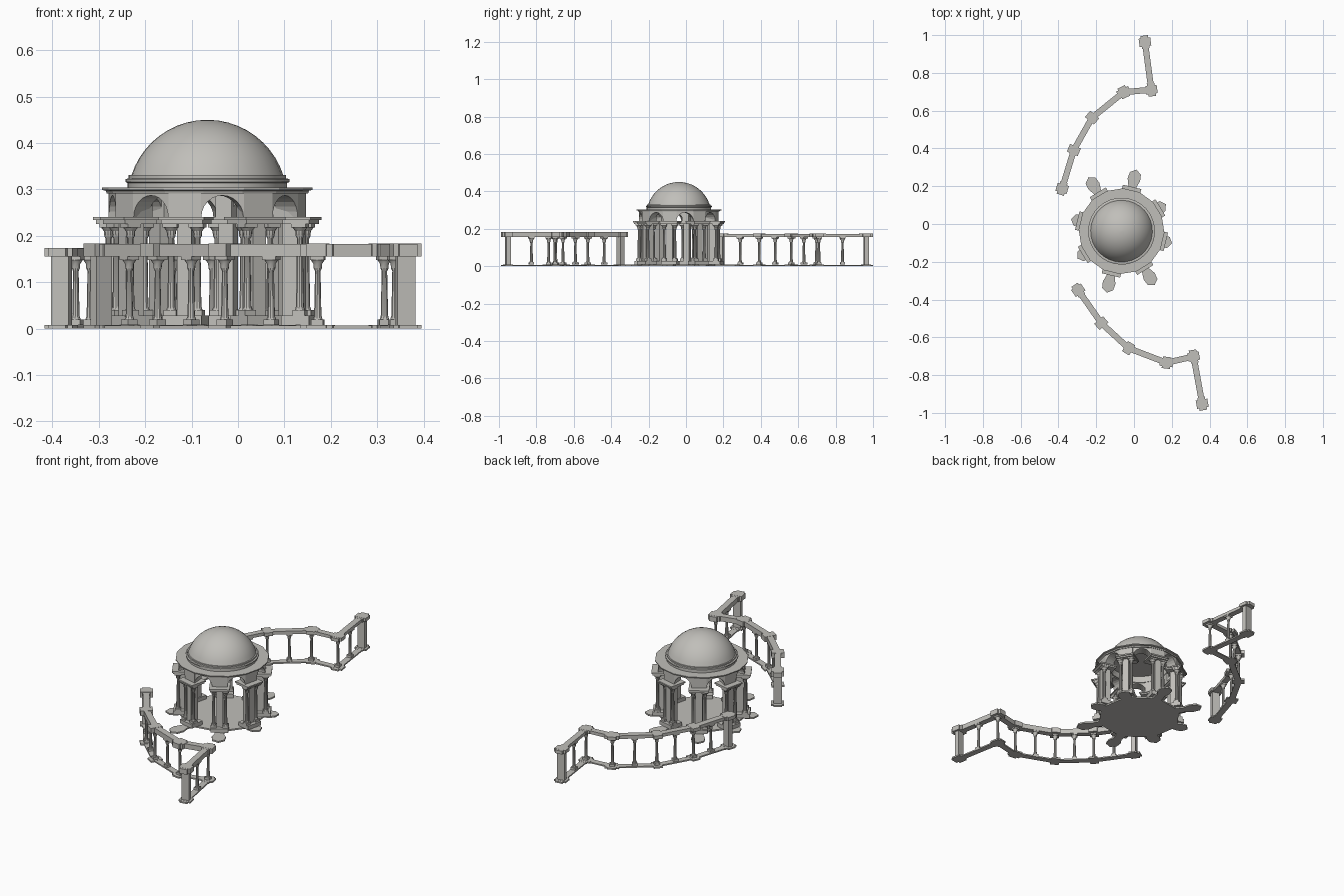
import bpy, bmesh
from math import sin, cos, pi, radians, asin
from mathutils import Matrix, Vector

if "Cube" in bpy.data.objects:
    bpy.data.objects.remove(bpy.data.objects["Cube"])

stone = bpy.data.materials.new("warm_grey_stone")
stone.use_nodes = True
stone.diffuse_color = (0.53, 0.52, 0.49, 1)
stone.node_tree.nodes["Principled BSDF"].inputs["Base Color"].default_value = stone.diffuse_color

# The whole plan is mirror-symmetric about an axis turned 9 degrees
PLAN = Matrix.Translation((-0.066, -0.038, 0)) @ Matrix.Rotation(radians(9), 4, "Z")
BAYS = [k * pi / 4 for k in range(8)]
PIERS = [a + pi / 8 for a in BAYS]


def finish(name, bm, smooth=False):
    bmesh.ops.recalc_face_normals(bm, faces=bm.faces)
    bm.transform(PLAN)
    mesh = bpy.data.meshes.new(name)
    bm.to_mesh(mesh)
    bm.free()
    mesh.materials.append(stone)
    obj = bpy.data.objects.new(name, mesh)
    bpy.context.collection.objects.link(obj)
    if smooth:
        bpy.ops.object.select_all(action="DESELECT")
        obj.select_set(True)
        bpy.context.view_layer.objects.active = obj
        bpy.ops.object.shade_smooth_by_angle(angle=radians(30))


def prism(bm, outline, z0, z1):
    """Upright prism over a plan outline."""
    face = bm.faces.new([bm.verts.new((x, y, z0)) for x, y in outline])
    top = bmesh.ops.extrude_face_region(bm, geom=[face])["geom"]
    bmesh.ops.translate(bm, vec=(0, 0, z1 - z0),
                        verts=[v for v in top if isinstance(v, bmesh.types.BMVert)])


def turned(points, angle, at=(0, 0)):
    c, s = cos(angle), sin(angle)
    return [(at[0] + x * c - y * s, at[1] + x * s + y * c) for x, y in points]


def rect(x0, x1, half):
    return [(x0, -half), (x1, -half), (x1, half), (x0, half)]


def lathe(bm, profile, sides, at=(0, 0), closed=False, turn=0):
    """Revolve (radius, height) points about an upright axis."""
    rings = []
    for r, z in profile:
        rings.append([bm.verts.new((at[0] + r * cos(turn + 2 * pi * i / sides),
                                    at[1] + r * sin(turn + 2 * pi * i / sides), z))
                      for i in range(sides)])
    pairs = list(zip(rings, rings[1:]))
    if closed:
        pairs.append((rings[-1], rings[0]))
    else:
        bm.faces.new(rings[0])
        bm.faces.new(rings[-1])
    for a, b in pairs:
        for i in range(sides):
            j = (i + 1) % sides
            bm.faces.new((a[i], a[j], b[j], b[i]))


def column(bm, at, angle, z0, z1, r=0.008):
    """Round shaft with a square foot and a flared square capital."""
    prism(bm, turned(rect(-1.6 * r, 1.6 * r, 1.6 * r), angle, at), z0, z0 + 0.012)
    lathe(bm, [(1.3 * r, z0 + 0.012), (r, z0 + 0.02), (0.75 * r, z1 - 0.032),
               (1.1 * r, z1 - 0.026), (1.2 * r, z1 - 0.016), (1.9 * r, z1 - 0.008)], 10, at)
    prism(bm, turned(rect(-1.9 * r, 1.9 * r, 1.9 * r), angle, at), z1 - 0.008, z1)


# Rotunda floor with arrow-shaped aprons under the piers
bm = bmesh.new()
lathe(bm, [(0.215, 0), (0.215, 0.008)], 8, turn=pi / 8)
for a in PIERS:
    tip = 0.335 if abs(cos(a)) < 0.5 else 0.275
    arrow = [(0.15, -0.03), (tip - 0.09, -0.022), (tip - 0.055, -0.034), (tip - 0.02, -0.03),
             (tip, 0), (tip - 0.02, 0.03), (tip - 0.055, 0.034), (tip - 0.09, 0.022), (0.15, 0.03)]
    prism(bm, turned(arrow, a), 0, 0.008)
finish("rotunda_floor", bm)

# Clustered piers: pedestal, core, two flanking columns and entablature block
pedestals, cores, shafts, blocks = (bmesh.new() for _ in range(4))
for a in PIERS:
    prism(pedestals, turned(rect(0.165, 0.235, 0.043), a), 0.008, 0.028)
    prism(cores, turned(rect(0.17, 0.215, 0.016), a), 0.028, 0.226)
    for side in (-1, 1):
        column(shafts, turned([(0.212, side * 0.029)], a)[0], a, 0.028, 0.226, 0.0085)
    prism(blocks, turned(rect(0.155, 0.236, 0.046), a), 0.226, 0.234)
    prism(blocks, turned(rect(0.15, 0.241, 0.05), a), 0.234, 0.241)
finish("pier_pedestals", pedestals)
finish("pier_cores", cores)
finish("pier_columns", shafts, True)
finish("pier_entablatures", blocks)

# Drum: a block over each pier and an arched panel over each opening
bm = bmesh.new()
for a in PIERS:
    prism(bm, turned([(0.15, -0.018), (0.21, -0.036), (0.21, 0.036), (0.15, 0.018)], a), 0.24, 0.294)
finish("drum_blocks", bm)

bm = bmesh.new()
for a in BAYS:
    arch = [(-0.046 * cos(pi * i / 12), 0.24 + 0.047 * sin(pi * i / 12)) for i in range(13)]
    outline = [(-0.049, 0.294), (-0.049, 0.24)] + arch + [(0.049, 0.24), (0.049, 0.294)]
    rot = Matrix.Rotation(a, 3, "Z")
    face = bm.faces.new([bm.verts.new(rot @ Vector((0.207, t, z))) for t, z in outline])
    inner = bmesh.ops.extrude_face_region(bm, geom=[face])["geom"]
    bmesh.ops.translate(bm, vec=rot @ Vector((-0.055, 0, 0)),
                        verts=[v for v in inner if isinstance(v, bmesh.types.BMVert)])
finish("drum_arches", bm)

# Stepped cornice, open in the middle
bm = bmesh.new()
lathe(bm, [(0.15, 0.291), (0.217, 0.291), (0.219, 0.297), (0.227, 0.299), (0.227, 0.304), (0.15, 0.304)],
      16, closed=True, turn=pi / 16)
finish("drum_cornice", bm)

# Dome base mouldings
bm = bmesh.new()
lathe(bm, [(0.15, 0.303), (0.172, 0.303), (0.172, 0.314), (0.177, 0.316), (0.177, 0.322),
           (0.17, 0.324), (0.17, 0.331), (0.15, 0.331)], 32, closed=True)
finish("dome_mouldings", bm, True)

# Dome shell, a spherical cap with an inner skin
bm = bmesh.new()
low = asin(0.052 / 0.172)
steps = [low + (pi / 2 - 0.02 - low) * i / 10 for i in range(11)]
outer = [(0.172 * cos(t), 0.278 + 0.172 * sin(t)) for t in steps]
inner = [(0.16 * cos(t), 0.278 + 0.16 * sin(t)) for t in steps]
lathe(bm, outer, 32)
bm.faces.ensure_lookup_table()
bm.faces.remove(bm.faces[0])
lathe(bm, inner, 32)
finish("dome", bm, True)

# Two curved colonnade wings, mirrored about the plan axis
PATH = [(-0.275, 0.273), (-0.182, 0.464), (-0.06, 0.618), (0.126, 0.725), (0.273, 0.715), (0.279, 0.969)]
for name, side, top in (("back", 1, 0.174), ("front", -1, 0.183)):
    path = [Vector((u, v * side)) for u, v in PATH]
    beams, plinths, posts, ends = (bmesh.new() for _ in range(4))
    levels = ((beams, 0.156, top), (plinths, 0, 0.008))
    for i, (p, q) in enumerate(zip(path, path[1:])):
        d = q - p
        angle = Vector((1, 0)).angle_signed(d) * -1
        for bm, z0, z1 in levels:
            prism(bm, turned(rect(0, d.length, 0.016), angle, p), z0, z1 - 0.001)
        if i != 3:
            column(posts, p.lerp(q, 0.5), angle, 0.008, 0.156)
    for i, p in enumerate(path):
        d = path[min(i + 1, 5)] - path[max(i - 1, 0)]
        if i > 3:
            d = path[5] - path[4]
        angle = Vector((1, 0)).angle_signed(d) * -1
        # Cross-shaped blocks above and below every support
        for bm, z0, z1 in levels:
            prism(bm, turned(rect(-0.022, 0.022, 0.031), angle, p), z0, z1)
            if i in (0, 3, 4, 5):
                prism(bm, turned(rect(-0.035, 0.035, 0.02), angle, p), z0, z1 - 0.0005)
        if i in (0, 5):
            prism(ends, turned(rect(-0.012, 0.012, 0.02), angle, p), 0.008, 0.156)
        else:
            column(posts, p, angle, 0.008, 0.156)
    finish(name + "_wing_beam", beams)
    finish(name + "_wing_plinth", plinths)
    finish(name + "_wing_columns", posts, True)
    finish(name + "_wing_end_piers", ends)
